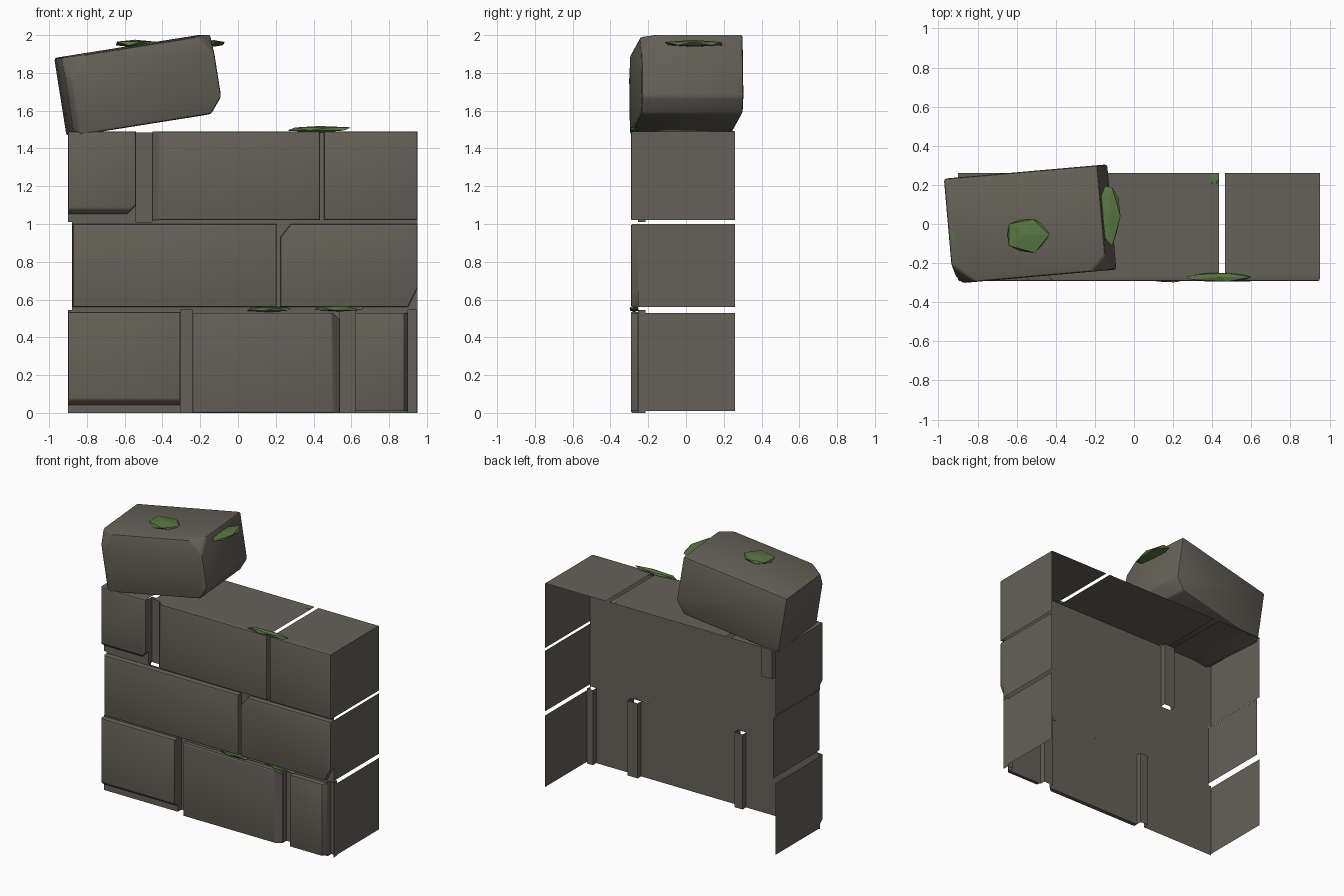
import bpy, bmesh, math, random
from mathutils import Vector, Matrix, Euler

random.seed(4)
cube = bpy.data.objects.get("Cube")
if cube:
    bpy.data.objects.remove(cube)


def material(name, rgb):
    m = bpy.data.materials.new(name)
    m.use_nodes = True
    m.diffuse_color = (*rgb, 1)
    m.node_tree.nodes["Principled BSDF"].inputs["Base Color"].default_value = (*rgb, 1)
    return m


STONE = material("warm grey stone", (0.13, 0.12, 0.098))
MOSS = material("moss green", (0.10, 0.18, 0.055))


def finish(name, bm, mat, smooth=True):
    mesh = bpy.data.meshes.new(name)
    bm.to_mesh(mesh)
    bm.free()
    mesh.materials.append(mat)
    ob = bpy.data.objects.new(name, mesh)
    bpy.context.collection.objects.link(ob)
    if smooth:
        bpy.ops.object.select_all(action='DESELECT')
        ob.select_set(True)
        bpy.context.view_layer.objects.active = ob
        bpy.ops.object.shade_smooth_by_angle(angle=math.radians(30))
    return ob


def box(lo, hi):
    lo, hi = Vector(lo), Vector(hi)
    bm = bmesh.new()
    bmesh.ops.create_cube(bm, size=1, matrix=Matrix.Translation((lo + hi) / 2)
                          @ Matrix.Diagonal((*(hi - lo), 1)))
    return bm


def cut(bm, point, normal):
    """Slice a corner or edge off a convex block and cap it."""
    bmesh.ops.bisect_plane(bm, geom=bm.verts[:] + bm.edges[:] + bm.faces[:],
                           plane_co=point, plane_no=normal, clear_outer=True)
    bmesh.ops.holes_fill(bm, edges=[e for e in bm.edges if e.is_boundary])


def bevel(bm, edges, width):
    bmesh.ops.bevel(bm, geom=edges, offset=width, segments=2, profile=0.5,
                    affect='EDGES', clamp_overlap=True)


FRONT, BED, DEEP, BACK = -0.292, -0.255, -0.215, 0.26


def facing(name, x0, x1, z0, z1, cuts=()):
    """Raised stone on the front, open towards the mortar."""
    bm = box((x0, FRONT, z0), (x1, BED, z1))
    for point, normal in cuts:
        cut(bm, point, normal)
    bevel(bm, [e for e in bm.edges if all(v.co.y < BED - 0.001 for v in e.verts)], 0.01)
    bmesh.ops.delete(bm, geom=[f for f in bm.faces if f.calc_center_median().y > BED - 0.001],
                     context='FACES')
    finish(name, bm, STONE)


# Front stones, row by row
facing("bottom_right_stone", -0.9, -0.305, 0.03, 0.535,
       [((0, FRONT, 0.07), (0, -0.75, -1))])
facing("bottom_middle_stone", -0.24, 0.54, 0.0, 0.53,
       [((0.5, FRONT, 0), (1, -1, 0)), ((0.5, BED, 0.53), (1, 0, 1))])
facing("bottom_left_stone", 0.62, 0.9, 0.01, 0.53,
       [((0.88, FRONT, 0), (1, -0.6, 0))])
facing("middle_right_stone", -0.875, 0.205, 0.56, 1.0)
facing("middle_left_stone", 0.225, 0.95, 0.56, 1.0,
       [((0.9, BED, 0.56), (1, 0, -0.5)), ((0.28, BED, 1.0), (-1, 0, 0.8))])
facing("top_right_stone", -0.9, -0.54, 1.04, 1.49,
       [((0, FRONT, 1.08), (0, -0.75, -1)), ((-0.6, BED, 1.04), (1, 0, -1))])
facing("top_middle_stone", -0.455, 0.435, 1.02, 1.49,
       [((-0.415, FRONT, 0), (-1, -1, 0))])
facing("top_left_stone", 0.455, 0.95, 1.02, 1.49)


def mortar(name, z0, z1, x0, x1, grooves):
    """Sheet behind one row, stepped back in the wide upright joints."""
    pts = [(x0, BED)]
    for a, b in grooves:
        pts += [(a, BED), (a, DEEP), (b, DEEP), (b, BED)]
    pts.append((x1, BED))
    bm = bmesh.new()
    low = [bm.verts.new((x, y, z0)) for x, y in pts]
    high = [bm.verts.new((x, y, z1)) for x, y in pts]
    for i in range(len(pts) - 1):
        bm.faces.new((low[i], low[i + 1], high[i + 1], high[i]))
    finish(name, bm, STONE, False)


mortar("bottom_mortar", 0, 0.545, -0.9, 0.95, [(-0.305, -0.24), (0.54, 0.62), (0.9, 0.945)])
mortar("middle_mortar", 0.545, 1.01, -0.88, 0.95, [])
mortar("top_mortar", 1.01, 1.485, -0.9, 0.95, [(-0.54, -0.455)])


def sheet(name, corners):
    bm = bmesh.new()
    bm.faces.new([bm.verts.new(c) for c in corners])
    finish(name, bm, STONE, False)


# Side panels with open joints between the rows
for row, z0, z1, xr in (("bottom", 0.01, 0.53, -0.9), ("middle", 0.56, 1.0, -0.88),
                        ("top", 1.02, 1.49, -0.9)):
    for side, x in (("right", xr), ("left", 0.95)):
        ring = [(x, BED, z0), (x, BACK, z0), (x, BACK, z1), (x, BED, z1)]
        sheet(f"{row}_{side}_side", ring if x > 0 else ring[::-1])

# Top panels
for part, x0, x1 in (("right", -0.9, -0.54), ("middle", -0.5, 0.435), ("left", 0.465, 0.95)):
    sheet(f"top_{part}_panel", [(x0, BED, 1.49), (x1, BED, 1.49), (x1, BACK, 1.49), (x0, BACK, 1.49)])

# Loose tilted stone on top
bm = box((-0.4, -0.27, -0.21), (0.4, 0.27, 0.207))
cut(bm, (0.365, 0, -0.17), (0.77, 0, -0.63))
cut(bm, (0.32, -0.27, 0.207), (1, -1, 0.8))
cut(bm, (-0.28, -0.27, 0.207), (-0.8, -1, 0.6))
cut(bm, (-0.37, -0.27, 0), (-1, -0.7, 0))
bevel(bm, bm.edges[:], 0.014)
loose = finish("loose_stone", bm, STONE)
pose = Matrix.Translation((-0.525, 0, 1.737)) @ Euler(
    (0, math.radians(-9), math.radians(5))).to_matrix().to_4x4()
loose.matrix_world = pose


def moss(name, centre, size, base=Matrix()):
    bm = bmesh.new()
    bmesh.ops.create_icosphere(bm, subdivisions=1, radius=1)
    for v in bm.verts:
        v.co *= random.uniform(0.88, 1.1)
    bm.transform(base @ Matrix.Translation(centre) @ Matrix.Diagonal((*size, 1)))
    finish(name, bm, MOSS, False)


# Moss tufts
moss("loose_stone_top_moss", (-0.545, -0.055, 1.955), (0.125, 0.1, 0.022))
moss("loose_stone_side_moss", (-0.13, 0.04, 1.955), (0.065, 0.17, 0.018))
moss("loose_stone_edge_moss", (-0.375, -0.06, 0.2), (0.02, 0.11, 0.01), pose)
moss("wall_top_moss", (0.43, -0.272, 1.503), (0.18, 0.025, 0.018))
moss("joint_moss_middle", (0.165, -0.275, 0.548), (0.13, 0.025, 0.016))
moss("joint_moss_left", (0.54, -0.275, 0.553), (0.15, 0.025, 0.017))
moss("back_edge_moss", (0.41, 0.23, 1.491), (0.025, 0.03, 0.004))
